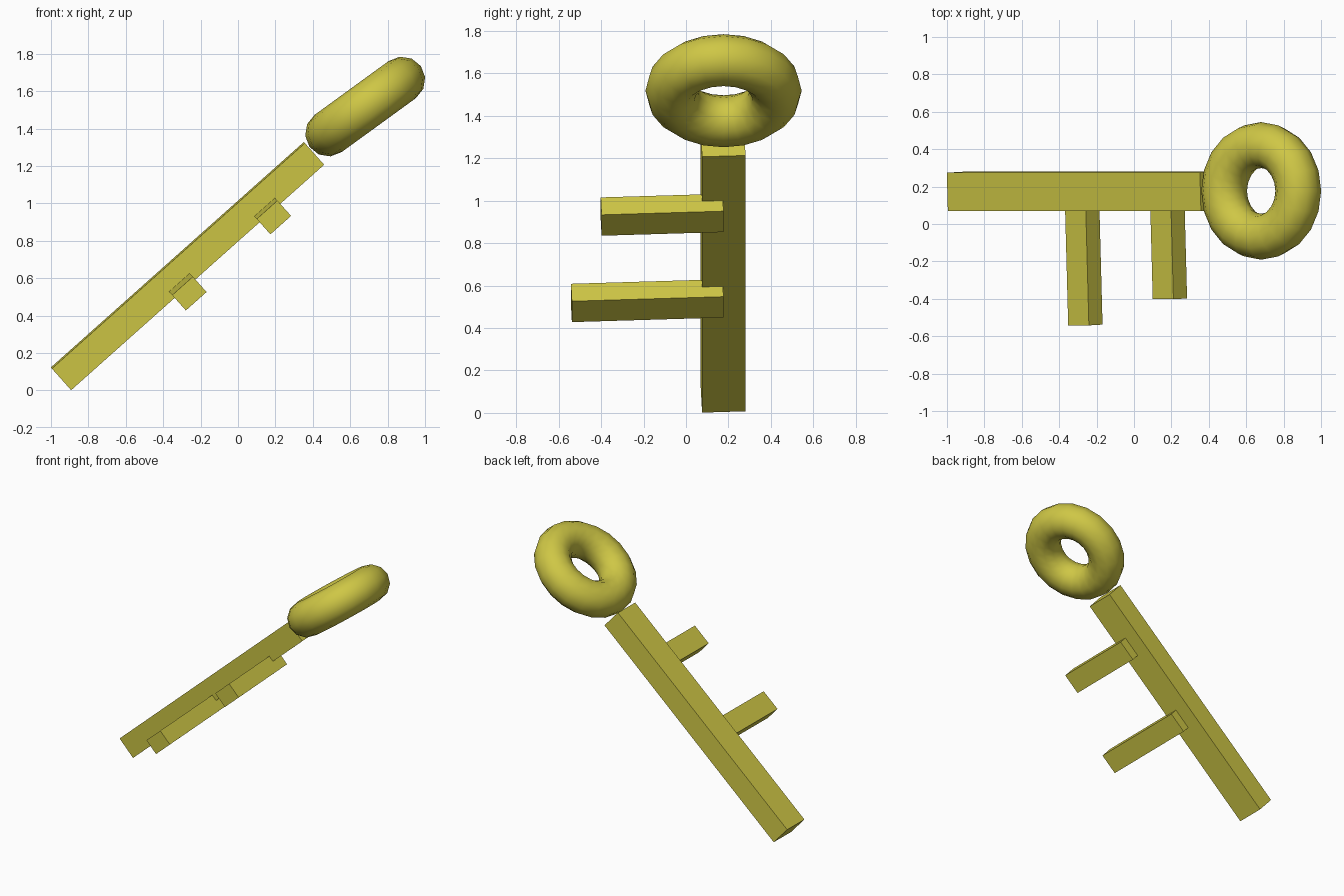
import bpy
from math import radians
from mathutils import Matrix, Vector

if "Cube" in bpy.data.objects:
    bpy.data.objects.remove(bpy.data.objects["Cube"])

yellow = bpy.data.materials.new("yellow")
yellow.diffuse_color = (0.62, 0.57, 0.06, 1)
yellow.use_nodes = True
yellow.node_tree.nodes["Principled BSDF"].inputs["Base Color"].default_value = yellow.diffuse_color


def frame(pitch, roll):
    """Local x runs along the key, local y across it, local z is its normal."""
    return Matrix.Rotation(radians(-pitch), 4, 'Y') @ Matrix.Rotation(radians(roll), 4, 'X')


KEY = frame(41.7, 2.3)
ACROSS = KEY.to_3x3() @ Vector((0, 1, 0))


def finish(name, matrix):
    ob = bpy.context.object
    ob.name = name
    ob.matrix_world = matrix
    ob.data.materials.append(yellow)
    return ob


def box(name, centre, size):
    bpy.ops.mesh.primitive_cube_add(size=1)
    bpy.context.object.data.transform(Matrix.Diagonal((*size, 1)))
    return finish(name, Matrix.Translation(centre) @ KEY)


# Shaft
box("shaft", (-0.27, 0.175, 0.665), (1.812, 0.205, 0.155))

# Teeth: free-end centre and length, reaching half way under the shaft
for name, end, length in (("short_tooth", (0.192, -0.40, 0.925), 0.575),
                          ("long_tooth", (-0.26, -0.54, 0.518), 0.715)):
    box(name, Vector(end) + ACROSS * length / 2, (0.148, length, 0.11))

# Ring handle
bpy.ops.mesh.primitive_torus_add(major_segments=20, minor_segments=12,
                                 major_radius=0.245, minor_radius=0.123)
bpy.ops.object.shade_smooth()
finish("ring_handle", Matrix.Translation((0.68, 0.177, 1.518)) @ frame(36, 0))
